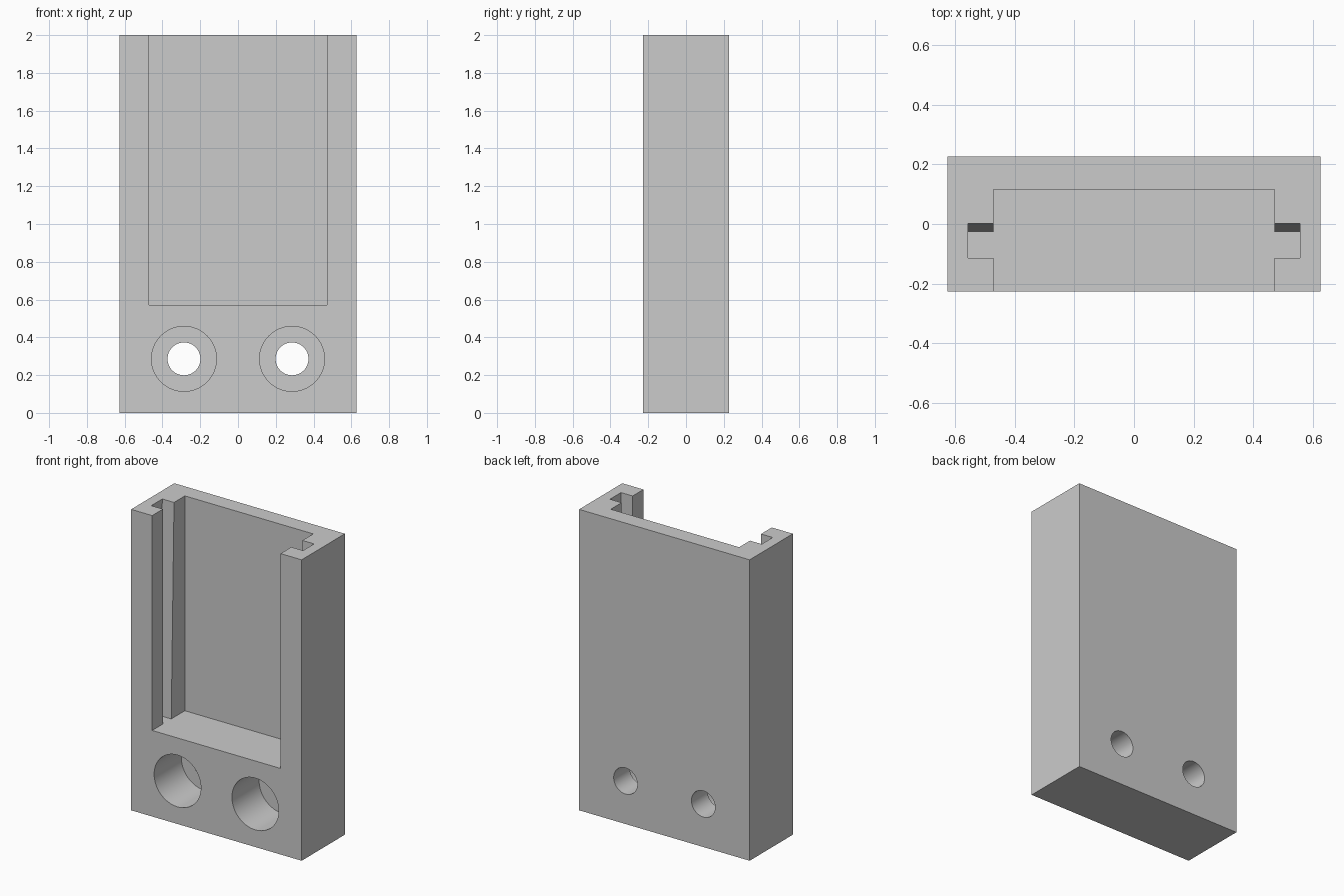
import bpy
import bmesh
import math

cube = bpy.data.objects.get("Cube")
if cube:
    bpy.data.objects.remove(cube, do_unlink=True)

W, D, H = 0.627, 0.227, 2.0      # half width, half depth, height
FLOOR = 0.572                    # height of the pocket floor
OVER = 0.1                       # how far cutters overshoot the body

grey = bpy.data.materials.new("plain grey")
grey.use_nodes = True
colour = (0.6, 0.6, 0.6, 1)
grey.diffuse_color = colour
grey.node_tree.nodes["Principled BSDF"].inputs["Base Color"].default_value = colour


def make_object(name, bm):
    bmesh.ops.recalc_face_normals(bm, faces=bm.faces)
    mesh = bpy.data.meshes.new(name)
    bm.to_mesh(mesh)
    bm.free()
    mesh.materials.append(grey)
    obj = bpy.data.objects.new(name, mesh)
    bpy.context.collection.objects.link(obj)
    return obj


def loft(name, rings):
    """Solid through matching closed outlines, capped at both ends."""
    bm = bmesh.new()
    loops = [[bm.verts.new(p) for p in ring] for ring in rings]
    for a, b in zip(loops, loops[1:]):
        for i in range(len(a)):
            j = (i + 1) % len(a)
            bm.faces.new((a[i], a[j], b[j], b[i]))
    bm.faces.new(loops[0])
    bm.faces.new(loops[-1])
    return make_object(name, bm)


def rectangle(z):
    return [(-W, -D, z), (W, -D, z), (W, D, z), (-W, D, z)]


def pocket_outline(z):
    """Open-fronted pocket with a side groove that narrows downwards."""
    groove_back = 0.002 - 0.029 * (H - z) / (H - FLOOR)
    half = [(0.472, -D - OVER), (0.472, -0.114), (0.558, -0.114),
            (0.558, groove_back), (0.472, groove_back), (0.472, 0.116)]
    outline = half + [(-x, y) for x, y in reversed(half)]
    return [(x, y, z) for x, y in outline]


def circle(x, y, r, n=64):
    return [(x + r * math.cos(math.tau * i / n), y,
             0.286 + r * math.sin(math.tau * i / n)) for i in range(n)]


# Solid block and the shapes cut from it
body = loft("holder_body", [rectangle(0), rectangle(H)])
cutters = [loft("pocket_cutter", [pocket_outline(FLOOR), pocket_outline(H + OVER)])]

# Stepped screw holes: wide bore in front, narrow bore through the back
STEP = -D + 0.286
for side, x in (("right", -0.286), ("left", 0.286)):
    cutters.append(loft(side + "_screw_hole_cutter", [
        circle(x, -D - OVER, 0.172), circle(x, STEP, 0.172),
        circle(x, STEP, 0.087), circle(x, D + OVER, 0.087)]))

bpy.ops.object.select_all(action="DESELECT")
body.select_set(True)
bpy.context.view_layer.objects.active = body
for cutter in cutters:
    cutter.hide_render = True
    mod = body.modifiers.new(cutter.name, "BOOLEAN")
    mod.operation = "DIFFERENCE"
    mod.solver = "EXACT"
    mod.object = cutter
    bpy.ops.object.modifier_apply(modifier=mod.name)
for cutter in cutters:
    bpy.data.objects.remove(cutter, do_unlink=True)

# Round bores shade smoothly, all other edges stay crisp
bpy.ops.object.shade_smooth_by_angle(angle=math.radians(30))
